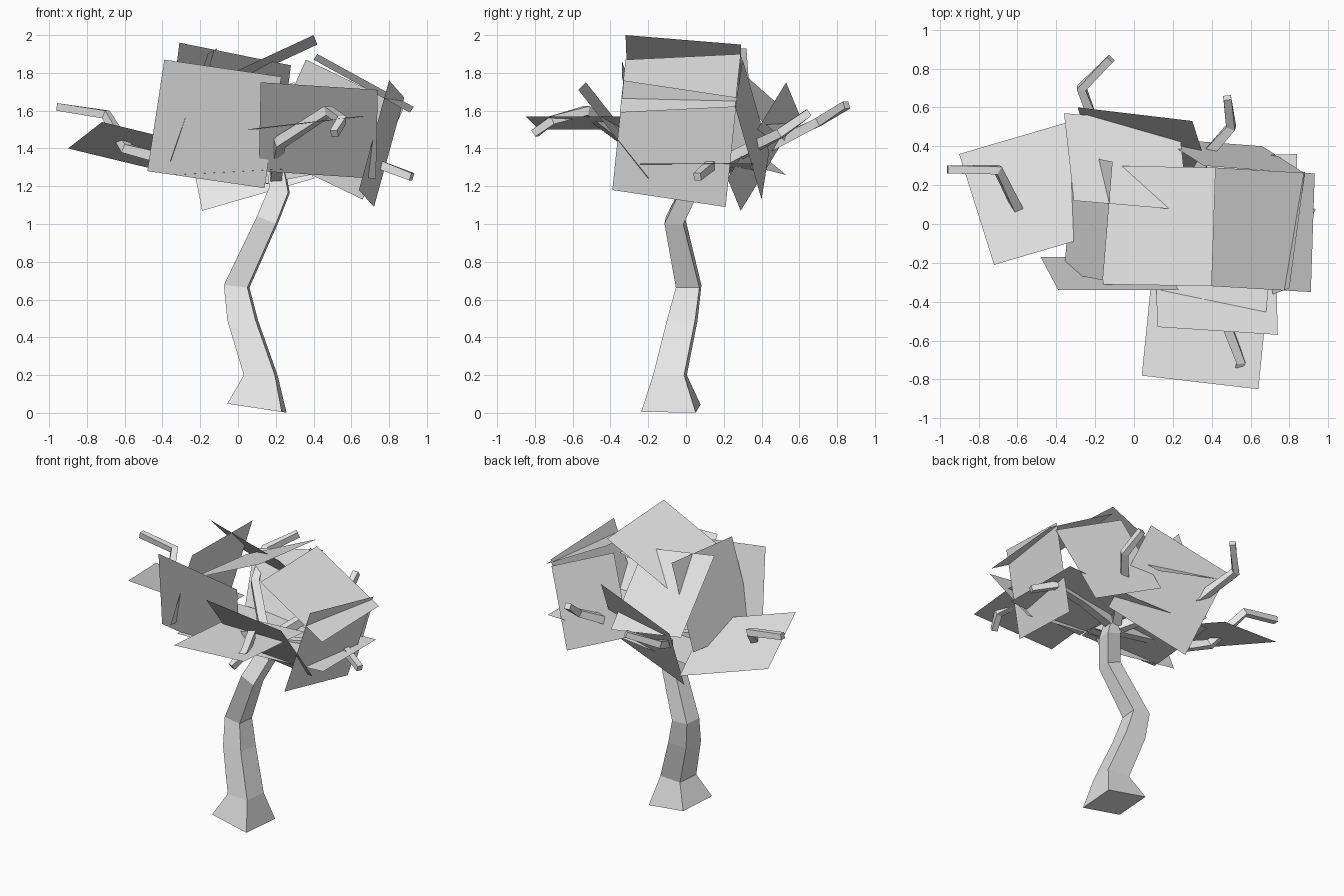
import bpy, bmesh, math
from mathutils import Vector, Matrix

if "Cube" in bpy.data.objects:
    bpy.data.objects.remove(bpy.data.objects["Cube"])

grey = bpy.data.materials.new("pale_grey")
grey.diffuse_color = (0.8, 0.8, 0.8, 1)
grey.use_nodes = True
grey.node_tree.nodes["Principled BSDF"].inputs["Base Color"].default_value = grey.diffuse_color


def finish(name, bm):
    mesh = bpy.data.meshes.new(name)
    bm.to_mesh(mesh)
    bm.free()
    mesh.materials.append(grey)
    obj = bpy.data.objects.new(name, mesh)
    bpy.context.collection.objects.link(obj)
    return obj


def skin(name, rings):
    """Join four-cornered rings into a closed tube."""
    bm = bmesh.new()
    loops = [[bm.verts.new(p) for p in ring] for ring in rings]
    for low, high in zip(loops, loops[1:]):
        for i in range(4):
            j = (i + 1) % 4
            bm.faces.new((low[i], low[j], high[j], high[i]))
    bm.faces.new(loops[0])
    bm.faces.new(loops[-1])
    bmesh.ops.recalc_face_normals(bm, faces=bm.faces)
    return finish(name, bm)


CORNERS = [(0.5, -0.5), (0.5, 0.5), (-0.5, 0.5), (-0.5, -0.5)]


def trunk_ring(x, y, z, width, tilt):
    turn = Matrix.Rotation(math.radians(-5), 3, 'Z')
    ring = []
    for u, v in CORNERS:
        p = turn @ Vector((u * width, v * width, 0))
        p.z = -tilt * p.x
        ring.append(p + Vector((x, y, z)))
    return ring


def branch(name, path, start=0.06, end=0.04):
    """Square tapering tube along a bent path."""
    pts = [Vector(p) for p in path]
    rings = []
    for i, p in enumerate(pts):
        along = (pts[min(i + 1, len(pts) - 1)] - pts[max(i - 1, 0)]).normalized()
        side = along.cross(Vector((0, 0, 1))).normalized()
        up = side.cross(along)
        w = start + (end - start) * i / (len(pts) - 1)
        rings.append([p + side * u * w + up * v * w for u, v in CORNERS])
    skin(name, rings)


def leaf(name, a, b, c):
    """Flat leaf card from three neighbouring corners."""
    a, b, c = Vector(a), Vector(b), Vector(c)
    bm = bmesh.new()
    bm.faces.new([bm.verts.new(p) for p in (a, b, c, a + c - b)])
    finish(name, bm)


# Crooked trunk: centre x, y, z, width, tilt
skin("trunk", [trunk_ring(*r) for r in (
    (0.10, -0.08, 0.025, 0.29, 0.15),
    (0.12, -0.085, 0.20, 0.165, 0.0),
    (0.025, -0.02, 0.49, 0.15, 0.0),
    (-0.007, 0.014, 0.67, 0.125, 0.1),
    (0.155, -0.06, 1.02, 0.10, 0.4),
    (0.22, 0.02, 1.18, 0.10, 0.3),
    (0.20, 0.04, 1.30, 0.09, 0.0),
)])

# Bent branches
branch("left_branch", [(0.18, 0.03, 1.24), (-0.45, 0.0, 1.36), (-0.59, 0.06, 1.40),
                       (-0.70, 0.28, 1.58), (-0.96, 0.28, 1.62)])
branch("back_left_branch", [(0.18, 0.06, 1.24), (-0.18, 0.45, 1.42),
                            (-0.27, 0.70, 1.54), (-0.12, 0.85, 1.63)])
branch("back_right_branch", [(0.20, 0.06, 1.26), (0.38, 0.36, 1.41),
                             (0.50, 0.50, 1.48), (0.48, 0.65, 1.59)])
branch("front_branch", [(0.20, 0.0, 1.25), (0.22, -0.30, 1.43), (0.48, -0.53, 1.60),
                        (0.55, -0.71, 1.55), (0.51, -0.80, 1.48)])
branch("right_branch", [(0.22, 0.04, 1.26), (0.50, 0.08, 1.31),
                        (0.76, 0.13, 1.31), (0.92, 0.06, 1.25)])

# Leaf cards around the crown
leaf("front_left_leaf", (-0.39, -0.34, 1.87), (-0.48, -0.17, 1.28), (0.14, -0.17, 1.19))
leaf("front_right_leaf", (0.12, -0.53, 1.75), (0.74, -0.57, 1.71), (0.73, -0.20, 1.24))
leaf("front_flat_leaf", (0.04, -0.78, 1.50), (0.64, -0.85, 1.57), (0.70, -0.25, 1.57))
leaf("right_leaf", (0.64, -0.39, 1.18), (0.72, 0.21, 1.09), (0.88, 0.27, 1.67))
leaf("left_flat_leaf", (-0.90, 0.36, 1.40), (-0.72, -0.21, 1.54), (-0.14, -0.04, 1.40))
leaf("left_leaf", (-0.11, 0.32, 1.93), (-0.16, -0.29, 1.90), (-0.36, -0.25, 1.33))
leaf("back_low_leaf", (-0.29, 0.60, 1.58), (0.30, 0.53, 1.75), (0.40, 0.22, 1.24))
leaf("back_right_leaf", (0.36, 0.30, 1.87), (0.88, 0.26, 1.62), (0.66, 0.40, 1.13))
leaf("back_top_leaf", (0.28, 0.07, 1.84), (-0.31, 0.12, 1.96), (-0.36, 0.57, 1.56))
leaf("top_leaf", (0.40, -0.32, 2.0), (0.42, 0.29, 1.95), (-0.14, 0.30, 1.69))
leaf("top_right_leaf", (0.42, 0.29, 1.90), (0.40, -0.32, 1.87), (0.91, -0.35, 1.59))
leaf("under_right_leaf", (0.24, 0.34, 1.30), (0.84, 0.36, 1.32), (0.84, -0.24, 1.32))
leaf("under_left_leaf", (-0.34, -0.20, 1.26), (-0.30, 0.38, 1.27), (0.28, 0.34, 1.30))
